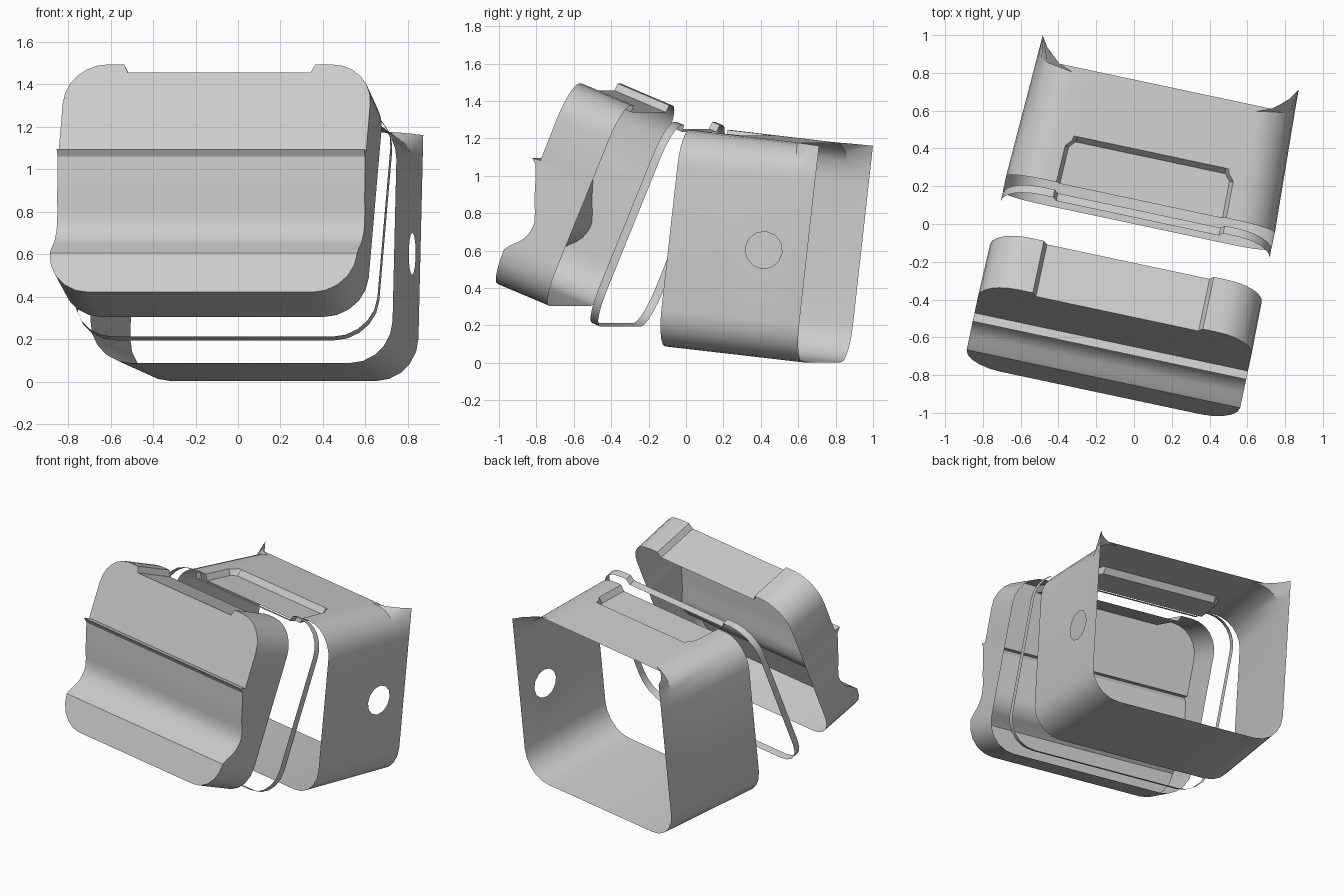
import bpy, bmesh
from math import radians, sin, cos, pi
from mathutils import Matrix

if "Cube" in bpy.data.objects:
    bpy.data.objects.remove(bpy.data.objects["Cube"])

SEG = 5          # facets per rounded corner
CX = 0.012       # sideways centre of the parts
TURN = Matrix.Rotation(radians(-12), 4, 'Z')


def outline(hw, H, r, nh=0.44, nd=0.0, sharp=False):
    """Rounded rectangle with a shallow notch in its top edge.
    Gives (x, h, t), where t runs 0 on the sides to 1 on the top edge."""
    right_low, right_top = [], []
    for i in range(SEG + 1):
        a = pi / 2 * i / SEG
        right_low.append((hw - r + r * sin(a), r - r * cos(a), 0))
    n = SEG + 1
    for i in range(n + 1):
        f = i / n
        if sharp:                       # square corner, split at its tip
            k = 2 * f
            if k <= 1:
                right_top.append((hw, H - r + r * k, 0))
            else:
                right_top.append((hw - r * 0.6 * (k - 1), H, (k - 1) ** 0.7))
        else:
            a = pi / 2 * f
            right_top.append((hw - r + r * cos(a), H - r + r * sin(a), f))
    notch = [(nh + 0.02, H, 1), (nh, H - nd, 1)]
    half = right_low + right_top + notch
    return half + [(-x, h, t) for x, h, t in reversed(half)]


def finish(bm, name, origin, tilt):
    bmesh.ops.recalc_face_normals(bm, faces=bm.faces)
    me = bpy.data.meshes.new(name)
    bm.to_mesh(me)
    bm.free()
    ob = bpy.data.objects.new(name, me)
    bpy.context.collection.objects.link(ob)
    me.transform(TURN @ Matrix.Translation((CX, *origin))
                 @ Matrix.Rotation(radians(-tilt), 4, 'X'))
    bpy.ops.object.select_all(action='DESELECT')
    ob.select_set(True)
    bpy.context.view_layer.objects.active = ob
    bpy.ops.object.shade_smooth_by_angle(angle=radians(28))
    return ob


def loft(bm, rings):
    vs = [[bm.verts.new(p) for p in ring] for ring in rings]
    for a, b in zip(vs, vs[1:]):
        n = len(a)
        for i in range(n):
            j = (i + 1) % n
            bm.faces.new((a[i], a[j], b[j], b[i]))
    return vs


def ring(w, hw, H, r, nh=0.44, nd=0.0, drop=0.0, sharp=False):
    return [(x, w - drop * t, h) for x, h, t in outline(hw, H, r, nh, nd, sharp)]


# back shell: open sleeve with a top recess and pointed rear corners
bm = bmesh.new()
H, R, D = 1.165, 0.2, 0.04
half_w = lambda w: 0.727 - 0.045 * w
vs = loft(bm, [
    ring(0.00, half_w(0), H, R, 0.44, D),
    ring(0.20, half_w(0.20), H, R, 0.435, D),
    ring(0.235, half_w(0.235), H, R, 0.405, D),
    ring(0.26, half_w(0.26), H, R, 0.40, 0),
    ring(0.65, half_w(0.65), H, R, 0.40, 0, drop=0.06),
    ring(0.75, half_w(0.75), H, R, 0.40, 0, drop=0.13, sharp=True),
])
# round hole in the right wall
a, b = vs[3], vs[4]
corners = [a[SEG], a[SEG + 1], b[SEG + 1], b[SEG]]
wall = next(f for f in bm.faces if set(f.verts) == set(corners))
edges = list(wall.edges)
bmesh.ops.delete(bm, geom=[wall], context='FACES_ONLY')
circle = []
for i in range(12):
    w = 0.515 + 0.1 * cos(pi * i / 6)
    circle.append(bm.verts.new((half_w(w), w, 0.577 + 0.1 * sin(pi * i / 6))))
edges += [bm.edges.new((circle[i], circle[i - 1])) for i in range(12)]
bmesh.ops.triangle_fill(bm, use_beauty=True, edges=edges)
finish(bm, "rear_sleeve", (0.0, 0.088), 6.5)

# gasket: thin band with the same outline
bm = bmesh.new()
loft(bm, [ring(-0.045, 0.727, 1.165, R, 0.44, D), ring(0, 0.727, 1.165, R, 0.44, D)])
finish(bm, "gasket_band", (-0.355, 0.195), 22.5)

# front cover: dish open at the back, with a lipped groove across its face
bm = bmesh.new()
FRONT = -0.305
vs = loft(bm, [ring(FRONT, 0.74, 1.16, R, 0.44, D), ring(0, 0.735, 1.16, R, 0.44, D)])
bm.faces.new(vs[0])
profile = [(0.20, -0.305), (0.235, -0.28), (0.27, -0.245), (0.30, -0.224),
           (0.345, -0.208), (0.39, -0.205), (0.45, -0.225), (0.50, -0.25),
           (0.60, -0.285), (0.685, -0.318), (0.711, -0.35), (0.716, -0.303)]
for h, w in profile:
    bmesh.ops.bisect_plane(bm, geom=bm.verts[:] + bm.edges[:] + bm.faces[:],
                           plane_co=(0, 0, h), plane_no=(0, 0, 1), dist=1e-5)
for v in bm.verts:
    if abs(v.co.y - FRONT) < 1e-3:
        for h, w in profile:
            if abs(v.co.z - h) < 1e-3:
                v.co.y = w
finish(bm, "front_cover", (-0.63, 0.305), 22.5)
